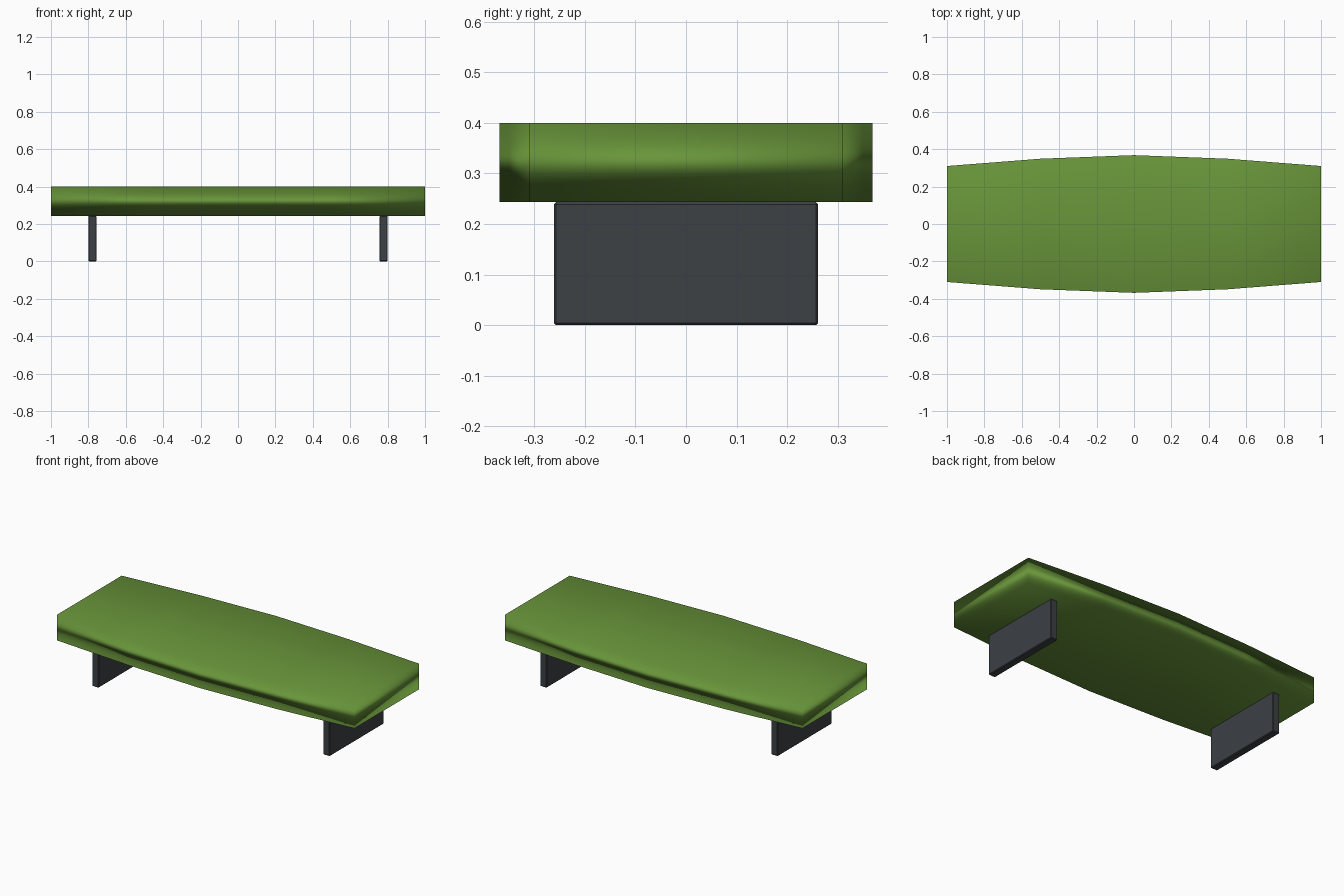
import bpy, bmesh

if "Cube" in bpy.data.objects:
    bpy.data.objects.remove(bpy.data.objects["Cube"])

def material(name, rgb):
    m = bpy.data.materials.new(name)
    m.diffuse_color = (*rgb, 1)
    m.use_nodes = True
    m.node_tree.nodes["Principled BSDF"].inputs["Base Color"].default_value = m.diffuse_color
    return m

green = material("green cushion", (0.14, 0.30, 0.042))
grey = material("dark grey metal", (0.045, 0.052, 0.06))

def add_object(name, bm, mat):
    bmesh.ops.recalc_face_normals(bm, faces=bm.faces)
    mesh = bpy.data.meshes.new(name)
    bm.to_mesh(mesh)
    bm.free()
    mesh.materials.append(mat)
    ob = bpy.data.objects.new(name, mesh)
    bpy.context.collection.objects.link(ob)
    return ob

# Seat: barrel-shaped slab, lofted through cross-sections along x
Z0, Z1 = 0.243, 0.40
bm = bmesh.new()
rings = []
for x, w in ((-1, 0.31), (-0.5, 0.349), (0, 0.368), (0.5, 0.349), (1, 0.31)):
    rings.append([bm.verts.new((x, y, z)) for y, z in
                  ((-w, Z0), (w, Z0), (w, Z1), (-w, Z1))])
for a, b in zip(rings, rings[1:]):
    for i in range(4):
        j = (i + 1) % 4
        bm.faces.new((a[i], a[j], b[j], b[i]))
bm.faces.new(rings[0])
bm.faces.new(rings[-1])
for f in bm.faces:
    f.smooth = True
seat = add_object("seat", bm, green)
seat.modifiers.new("area weighted shading", 'WEIGHTED_NORMAL').mode = 'FACE_AREA'

# Legs: two upright plates with slightly softened edges
for name, side in (("left_leg", -1), ("right_leg", 1)):
    bm = bmesh.new()
    bmesh.ops.create_cube(bm, size=1)
    bmesh.ops.scale(bm, vec=(0.045, 0.522, Z0), verts=bm.verts)
    bmesh.ops.translate(bm, vec=(side * 0.778, 0, Z0 / 2), verts=bm.verts)
    leg = add_object(name, bm, grey)
    bev = leg.modifiers.new("soft edges", 'BEVEL')
    bev.width = 0.004
    bev.segments = 1
